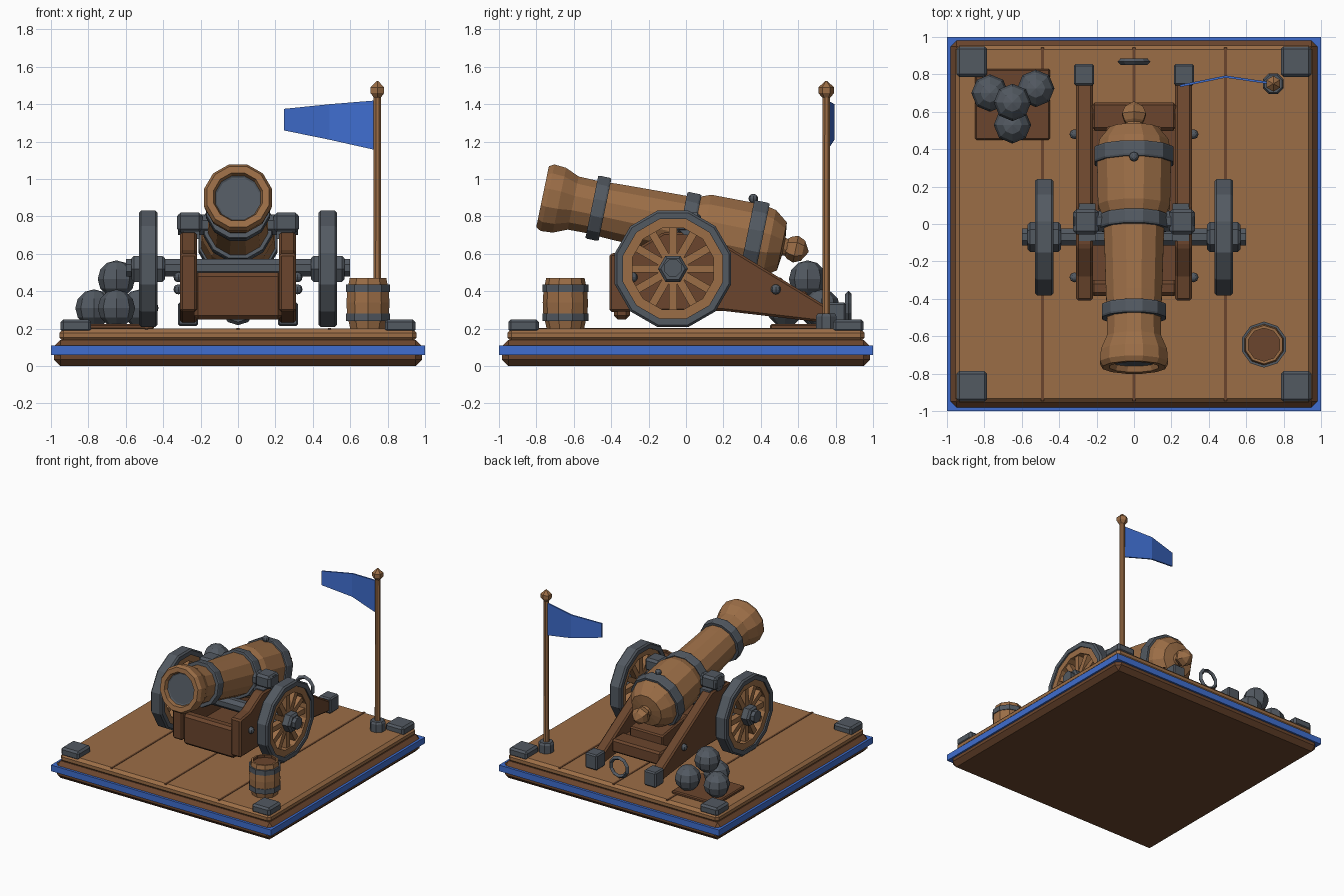
import bpy, bmesh, math
from mathutils import Matrix, Vector

if "Cube" in bpy.data.objects:
    bpy.data.objects.remove(bpy.data.objects["Cube"])


def material(name, rgb):
    m = bpy.data.materials.new(name)
    m.diffuse_color = (*rgb, 1)
    m.use_nodes = True
    m.node_tree.nodes["Principled BSDF"].inputs["Base Color"].default_value = m.diffuse_color
    return m


WOOD = material("light_wood", (0.33, 0.155, 0.062))
DARK = material("dark_wood", (0.145, 0.060, 0.026))
METAL = material("iron", (0.085, 0.100, 0.120))
BLUE = material("blue", (0.050, 0.155, 0.62))


def finish(name, bm, mats, bevel=0):
    bmesh.ops.recalc_face_normals(bm, faces=bm.faces)
    me = bpy.data.meshes.new(name)
    bm.to_mesh(me)
    bm.free()
    ob = bpy.data.objects.new(name, me)
    bpy.context.collection.objects.link(ob)
    for m in mats if isinstance(mats, (list, tuple)) else [mats]:
        me.materials.append(m)
    if bevel:
        mod = ob.modifiers.new("bevel", "BEVEL")
        mod.width, mod.segments = bevel, 1
    return ob


def box(name, mat, x, y, z, bevel=0):
    """Box given by its (min, max) on each axis."""
    bm = bmesh.new()
    size = Matrix.Diagonal((x[1] - x[0], y[1] - y[0], z[1] - z[0], 1))
    mid = Matrix.Translation((sum(x) / 2, sum(y) / 2, sum(z) / 2))
    bmesh.ops.create_cube(bm, size=1, matrix=mid @ size)
    return finish(name, bm, mat, bevel)


def lathe(name, mats, profile, frame, sides=12, closed=False, turn=0.5):
    """Revolve (radius, height[, material index]) points about the local z axis."""
    bm = bmesh.new()
    rings = []
    for p in profile:
        rings.append([bm.verts.new(frame @ Vector((
            p[0] * math.cos(math.tau * (i + turn) / sides),
            p[0] * math.sin(math.tau * (i + turn) / sides), p[1])))
            for i in range(sides)])
    n = len(rings)
    for k in range(n if closed else n - 1):
        a, b = rings[k], rings[(k + 1) % n]
        for i in range(sides):
            j = (i + 1) % sides
            f = bm.faces.new((a[i], a[j], b[j], b[i]))
            f.material_index = profile[k][2] if len(profile[k]) > 2 else 0
    if not closed:
        for ring, p in ((rings[0], profile[0]), (rings[-1], profile[-1])):
            f = bm.faces.new(ring)
            f.material_index = p[2] if len(p) > 2 else 0
    return finish(name, bm, mats)


def prism(name, mat, outline, x0, x1, bevel=0):
    """Extrude a (y, z) outline along x."""
    bm = bmesh.new()
    f = bm.faces.new([bm.verts.new((x0, y, z)) for y, z in outline])
    ext = bmesh.ops.extrude_face_region(bm, geom=[f])["geom"]
    bmesh.ops.translate(bm, vec=(x1 - x0, 0, 0),
                        verts=[v for v in ext if isinstance(v, bmesh.types.BMVert)])
    return finish(name, bm, mat, bevel)


def ball(name, mat, centre, r, u=8, v=6):
    bm = bmesh.new()
    bmesh.ops.create_uvsphere(bm, u_segments=u, v_segments=v, radius=r,
                              matrix=Matrix.Translation(centre))
    return finish(name, bm, mat)


def at(x, y, z):
    return Matrix.Translation((x, y, z))


ALONG_X = Matrix.Rotation(math.pi / 2, 4, 'Y')

# Plinth with blue band, deck and plank seams
box("plinth", DARK, (-.985, .985), (-.985, .985), (0, .14), .035)
box("plinth_band", BLUE, (-1, 1), (-1, 1), (.06, .11))
box("deck", WOOD, (-.955, .955), (-.955, .955), (.13, .2), .022)
for x in (-.49, 0, .49):
    box("plank_seam", DARK, (x - .008, x + .008), (-.945, .945), (.195, .203))
for sx in (-1, 1):
    for sy in (-1, 1):
        cx, cy = sx * .867, sy * .868
        box("corner_block", METAL, (cx - .082, cx + .082), (cy - .082, cy + .082), (.18, .25), .015)

# Gun barrel, tilted muzzle up towards the front; local z runs muzzle to breech
gun = at(0, -.765, .905) @ Matrix.Rotation(-math.radians(101.7), 4, 'X')
lathe("gun_barrel", [WOOD, METAL], [
    (.115, .035, 1), (.125, .03), (.135, 0), (.172, -.002), (.188, .025), (.183, .09), (.15, .165),
    (.148, .26), (.155, .4), (.168, .80), (.2, .88), (.205, 1.16), (.19, 1.235),
    (.135, 1.305), (.05, 1.315), (.04, 1.35)], gun)
for s, r, w in ((.303, .178, .036), (.79, .19, .038), (1.153, .22, .042)):
    lathe("barrel_band", METAL, [(r - .05, s - w), (r - .004, s - w), (r, s - w + .01),
                                 (r, s + w - .01), (r - .004, s + w), (r - .05, s + w)], gun)
lathe("breech_knob", WOOD, [(.03, 1.31), (.06, 1.345), (.073, 1.38), (.055, 1.42), (.004, 1.45)], gun, 6)
ball("vent_stud", METAL, (0, .36, .895), .026)

# Trunnions and the caps that hold them
lathe("trunnion", METAL, [(.06, -.32), (.06, .32)], at(0, .015, .755) @ ALONG_X, 8)
for s in (-1, 1):
    x = sorted((s * .19, s * .325))
    box("trunnion_cap", METAL, x, (-.055, .08), (.715, .82), .018)
    box("cap_strap", METAL, sorted((s * .205, s * .295)), (-.09, .11), (.68, .722))

# Carriage cheeks, tail shoes and bolts
cheek = [(-.41, .29), (-.41, .6), (-.28, .62), (-.12, .715), (.1, .715),
         (.8, .29), (.8, .225), (.2, .295)]
for s in (-1, 1):
    prism("cheek", DARK, cheek, s * .22, s * .31, .012)
    box("tail_shoe", METAL, sorted((s * .213, s * .322)), (.74, .855), (.215, .34), .01)
    for y, z in ((.48, .41), (-.285, .475)):
        ball("cheek_bolt", METAL, (s * .318, y, z), .027)

# Transoms and the stepped bed below the breech
box("front_transom", DARK, (-.235, .235), (-.385, -.30), (.25, .5), .02)
box("bed", DARK, (-.23, .23), (-.32, .5), (.31, .37))
box("rear_transom", DARK, (-.225, .225), (.5, .65), (.29, .40), .015)
prism("elevating_wedge", DARK, [(.18, .36), (.18, .52), (.52, .47), (.52, .36)], -.15, .15, .01)

# Axle and wheels
lathe("axle", METAL, [(.05, -.6), (.05, .6)], at(0, -.07, .525) @ ALONG_X, 8)
for s in (-1, 1):
    hub = at(s * .48, -.07, .52) @ ALONG_X
    lathe("wheel_tyre", METAL, [(.275, -.05), (.31, -.05), (.322, -.038), (.322, .038),
                                (.31, .05), (.275, .05)], hub, closed=True)
    lathe("wheel_rim", WOOD, [(.225, -.038), (.285, -.038), (.285, .038), (.225, .038)],
          hub, closed=True)
    lathe("wheel_hub", METAL, [(.065, -.09), (.08, -.075), (.08, .075), (.065, .09)], hub, 6)
    bm = bmesh.new()
    for k in range(12):
        bmesh.ops.create_cube(bm, size=1, matrix=hub @ Matrix.Rotation(math.tau * k / 12, 4, 'Z')
                              @ at(.15, 0, 0) @ Matrix.Diagonal((.19, .042, .05, 1)))
    finish("wheel_spokes", bm, WOOD)

# Towing ring behind the carriage
lathe("tow_ring", METAL, [(.06, 0), (.075, -.018), (.092, 0), (.075, .018)],
      at(0, .868, .31) @ Matrix.Rotation(math.pi / 2, 4, 'X'), 10, True)

# Shot pile on a tray
box("shot_tray", DARK, (-.85, -.45), (.45, .83), (.195, .225), .008)
for p in ((-.77, .70, .31), (-.525, .725, .31), (-.65, .53, .31), (-.65, .65, .465)):
    ball("cannonball", METAL, p, .1)

# Keg with hoops and a sunken lid
keg = at(.695, -.645, 0)
lathe("keg", [WOOD, DARK], [(.1, .2), (.118, .28), (.121, .34), (.117, .4), (.103, .47),
                            (.088, .47, 1), (.088, .45, 1)], keg, 10)
for z in (.262, .415):
    lathe("keg_hoop", METAL, [(.1, z - .02), (.123, z - .02), (.123, z + .02), (.1, z + .02)],
          keg, 10, True)

# Flagpole
pole = at(.745, .75, 0)
lathe("pole_foot", METAL, [(.06, .2), (.06, .265), (.05, .28)], pole, 8)
lathe("flagpole", WOOD, [(.023, .2), (.021, 1.45)], pole, 8)
lathe("pole_finial", WOOD, [(.022, 1.435), (.042, 1.46), (.042, 1.49), (.004, 1.525)], pole, 6)

# Tapered flag, bent once
bm = bmesh.new()
cols = [[[bm.verts.new((x, y + dy, z)) for z in (lo, hi)] for dy in (-.006, .006)]
        for x, y, lo, hi in ((.735, .752, 1.155, 1.42), (.49, .788, 1.21, 1.4), (.245, .738, 1.26, 1.375))]
for a, b in zip(cols, cols[1:]):
    for i in (0, 1):
        bm.faces.new((a[i][0], b[i][0], b[i][1], a[i][1]))
        bm.faces.new((a[0][i], b[0][i], b[1][i], a[1][i]))
for c in (cols[0], cols[-1]):
    bm.faces.new((c[0][0], c[0][1], c[1][1], c[1][0]))
finish("flag", bm, BLUE)
